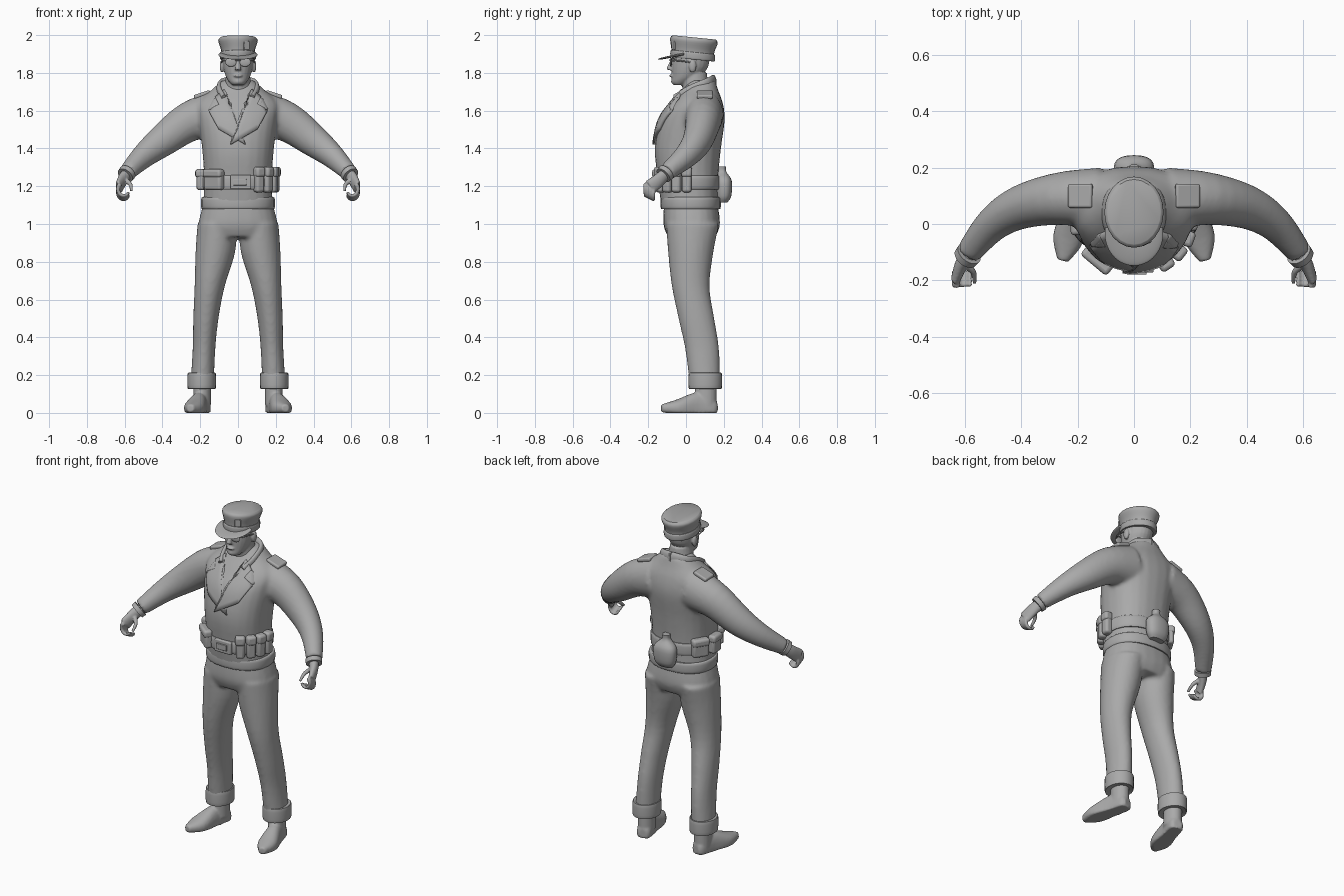
import bpy, bmesh
from math import sin, cos, pi, radians, copysign
from mathutils import Vector, Matrix
from mathutils.bvhtree import BVHTree

if "Cube" in bpy.data.objects:
    bpy.data.objects.remove(bpy.data.objects["Cube"])

shade = (.4, .4, .4, 1)
grey = bpy.data.materials.new("plain grey")
grey.use_nodes = True
grey.diffuse_color = shade
grey.node_tree.nodes["Principled BSDF"].inputs["Base Color"].default_value = shade
UP, SIDE, BACK = Vector((0, 0, 1)), Vector((1, 0, 0)), Vector((0, 1, 0))


def spline(points, steps=4):
    """Smooth curve through the control rings."""
    points = [Vector(p) for p in points]
    last, out = len(points) - 1, []
    for i in range(last):
        before, start = points[max(i - 1, 0)], points[i]
        end, after = points[i + 1], points[min(i + 2, last)]
        leave, arrive = (end - before) / 2, (after - start) / 2
        for j in range(steps):
            t = j / steps
            bend = start + t * leave
            swing = 3 * (end - start) - 2 * leave - arrive
            settle = 2 * (start - end) + leave + arrive
            out.append(bend + swing * t ** 2 + settle * t ** 3)
    return out + [points[-1]]


def loft(bm, rings, across=None, power=2, sides=24):
    """Skin rings of centre and two radii; level unless a cross direction is given.
    Rings without an x lie on the centre line."""
    dense = spline([r if len(r) == 5 else (0, *r) for r in rings])
    loops = []
    for i, ring in enumerate(dense):
        centre, u, v = Vector(ring[:3]), SIDE, BACK
        if across:
            ahead = dense[min(i + 1, len(dense) - 1)] - dense[max(i - 1, 0)]
            ahead = Vector(ahead[:3])
            u = ahead.cross(across).normalized()
            v = u.cross(ahead).normalized()
        loop = []
        for j in range(sides):
            angle = 2 * pi * j / sides
            c, s = (copysign(abs(f) ** (2 / power), f) for f in (cos(angle), sin(angle)))
            loop.append(bm.verts.new(centre + u * c * ring[3] + v * s * ring[4]))
        loops.append(loop)
    for low, high in zip(loops, loops[1:]):
        for j in range(sides):
            k = (j + 1) % sides
            bm.faces.new((low[j], low[k], high[k], high[j]))
    bm.faces.new(loops[0])
    bm.faces.new(loops[-1])


def tube(bm, points, start, end, across=UP):
    """Tapering limb along a path, from one pair of radii to another."""
    start, end, last = Vector(start), Vector(end), len(points) - 1
    loft(bm, [(*p, *start.lerp(end, i / last)) for i, p in enumerate(points)], across)


def ball(bm, place, size):
    bmesh.ops.create_uvsphere(bm, u_segments=16, v_segments=10, radius=1,
                              matrix=Matrix.LocRotScale(Vector(place), None, Vector(size)))


def finish(name, bm, mirror=False, voxel=0, smooth=3, bevel=0, solid=0):
    """Turn the mesh into a grey, smooth-shaded object."""
    bmesh.ops.recalc_face_normals(bm, faces=bm.faces)
    mesh = bpy.data.meshes.new(name)
    bm.to_mesh(mesh)
    bm.free()
    ob = bpy.data.objects.new(name, mesh)
    bpy.context.collection.objects.link(ob)
    mesh.materials.append(grey)
    if mirror:
        ob.modifiers.new("mirror", "MIRROR").use_mirror_merge = False
    if solid:
        ob.modifiers.new("thickness", "SOLIDIFY").thickness = solid
        ob.modifiers["thickness"].offset = 0
    if bevel:
        rounding = ob.modifiers.new("rounding", "BEVEL")
        rounding.width, rounding.segments = bevel, 3
    if voxel:
        remesh = ob.modifiers.new("remesh", "REMESH")
        remesh.mode, remesh.voxel_size, remesh.use_smooth_shade = "VOXEL", voxel, True
        ob.modifiers.new("smooth", "SMOOTH").iterations = smooth
    bpy.context.view_layer.objects.active = ob
    ob.select_set(True)
    bpy.ops.object.shade_smooth_by_angle(angle=radians(45))
    ob.select_set(False)
    return ob


def band(name, place, size, power=2, **options):
    """Flat ring of cloth or leather with softened rims; sizes are half extents."""
    bm = bmesh.new()
    x, y, z = place
    a, b, h = size
    rim = [(-1, .9), (-.9, 1), (.9, 1), (1, .9)]
    loft(bm, [(x, y, z + h * rise, a * grow, b * grow) for rise, grow in rim], None, power)
    return finish(name, bm, **options)


def box(name, place, size, turn=0, tilt=0, bevel=.014, **options):
    bm = bmesh.new()
    spin = Matrix.Rotation(turn, 4, "Z") @ Matrix.Rotation(tilt, 4, "Y")
    bmesh.ops.create_cube(bm, size=1, matrix=Matrix.Translation(place) @ spin @ Matrix.Diagonal((*size, 1)))
    return finish(name, bm, bevel=bevel, **options)


def slope(ob, amount):
    """Lean a cap part forward or back."""
    for v in ob.data.vertices:
        v.co.z += (v.co.y - .04) * amount


# Jacket: torso and sleeves blended together
bm = bmesh.new()
loft(bm, [(.02, 1.09, .185, .15), (.01, 1.24, .18, .16), (.01, 1.4, .19, .175), (.035, 1.55, .21, .17),
          (.06, 1.64, .215, .135), (.075, 1.71, .14, .095), (.085, 1.76, .085, .07)], power=2.3)
tube(bm, [(.12, .09, 1.58), (.26, .09, 1.54), (.4, .06, 1.44), (.5, 0, 1.36), (.585, -.1, 1.275)],
     (.11, .125), (.046, .046))
jacket = finish("jacket", bm, mirror=True, voxel=.011, smooth=6)
band("jacket_hem", (0, .025, 1.11), (.194, .158, .03), power=2.3)

# Lapels laid on the jacket surface
bpy.context.view_layer.update()
surface = BVHTree.FromObject(jacket, bpy.context.evaluated_depsgraph_get())
outline = [(.07, 1.71), (.12, 1.67), (.1, 1.63), (.155, 1.6), (.1, 1.5), (-.04, 1.42), (0, 1.5)]
for name, side, thick in (("left_lapel", 1, .02), ("right_lapel", -1, .014)):
    bm = bmesh.new()
    bm.faces.new([bm.verts.new((x * side, -1, z)) for x, z in outline])
    bmesh.ops.triangulate(bm, faces=bm.faces)
    bmesh.ops.subdivide_edges(bm, edges=bm.edges, cuts=7, use_grid_fill=True)
    for v in bm.verts:
        v.co.y = surface.ray_cast(v.co, BACK)[0].y - thick / 3
    finish(name, bm, solid=thick)

# Turned collar and shoulder straps
bm = bmesh.new()
tube(bm, [(-.01, .145, 1.75), (.08, .11, 1.74), (.1, .02, 1.71), (.075, -.06, 1.67)], (.018, .04), (.012, .015))
finish("collar", bm, mirror=True)
box("shoulder_strap", (.19, .1, 1.685), (.09, .085, .022), tilt=.32, bevel=.008, mirror=True)

# Trousers with turned-up cuffs
bm = bmesh.new()
loft(bm, [(.025, 1.12, .18, .14), (.03, 1, .21, .15), (.03, .93, .2, .125)], power=2.4)
loft(bm, [(.11, .035, 1, .105, .14), (.12, .025, .85, .105, .12), (.15, .025, .67, .08, .1),
          (.17, .055, .5, .067, .095), (.18, .085, .34, .06, .09), (.19, .1, .15, .062, .08)])
finish("trousers", bm, mirror=True, voxel=.011, smooth=5)
band("trouser_cuff", (.192, .102, .17), (.075, .088, .04), mirror=True)

# Shoes, toes turned out and flattened on the sole
bm = bmesh.new()
loft(bm, [(.22 - y / 4, y, .025, width, height) for y, width, height in
          ((.163, .025, .03), (.14, .042, .06), (.06, .044, .085), (-.05, .055, .045), (-.13, .02, .02))],
     UP, power=2.3)
loft(bm, [(.19, .105, z, .047, .058) for z in (.04, .17)])
for v in bm.verts:
    v.co.z = max(v.co.z, 0)
finish("shoe", bm, mirror=True, voxel=.007, smooth=2)

# Hands with fingers curled around an arc
bm = bmesh.new()
tube(bm, [(.58, -.1, 1.275), (.61, -.14, 1.235), (.63, -.19, 1.195)], (.03, .032), (.018, .04))
for finger in range(4):
    y, z = -.215 + finger * .014, 1.185 - finger * .007
    curl = [.9 - bend * .6 for bend in range(7)]
    tube(bm, [(.605 + cos(a) * .03, y, z + sin(a) * .035) for a in curl], (.012, .012), (.007, .007), BACK)
tube(bm, [(.605, -.14, 1.24), (.57, -.17, 1.21), (.565, -.21, 1.175)], (.015, .015), (.007, .007))
finish("hand", bm, mirror=True, voxel=.005, smooth=2)
bm = bmesh.new()
tube(bm, [(.584, -.104, 1.273), (.597, -.12, 1.257)], (.047, .047), (.045, .045))
finish("wrist_band", bm, mirror=True)

# Head, neck, nose, lips, chin, brow and ears
bm = bmesh.new()
loft(bm, [(-.035, 1.735, .03, .03), (-.025, 1.75, .045, .052), (0, 1.78, .064, .075),
          (.02, 1.83, .078, .096), (.027, 1.9, .082, .102)])
loft(bm, [(.06, 1.65, .08, .07), (.04, 1.8, .062, .07)])
tube(bm, [(0, -.066, 1.87), (0, -.083, 1.835), (0, -.088, 1.815)], (.011, .012), (.017, .016))
ball(bm, (0, -.075, 1.785), (.024, .014, .008))
ball(bm, (0, -.062, 1.753), (.02, .018, .014))
ball(bm, (.032, -.063, 1.882), (.03, .013, .008))
ball(bm, (.085, .035, 1.835), (.012, .02, .034))
finish("head", bm, mirror=True, voxel=.005, smooth=2)

# Sunglasses
bm = bmesh.new()
ball(bm, (.037, -.08, 1.857), (.031, .006, .024))
wire = (.004, .004)
tube(bm, [(.064, -.074, 1.865), (.08, -.04, 1.865), (.087, .03, 1.855)], wire, wire)
tube(bm, [(0, -.086, 1.868), (.015, -.086, 1.868)], wire, wire)
finish("sunglasses", bm, mirror=True)

# Cap with tilted crown, band, peak and badge
bm = bmesh.new()
loft(bm, [(.035, 1.875, .087, .11), (.036, 1.92, .09, .114), (.042, 1.97, .105, .126), (.043, 1.988, .094, .115)])
slope(finish("cap_crown", bm), -.1)
slope(band("cap_band", (0, .035, 1.89), (.094, .117, .018)), -.1)
bm = bmesh.new()
sweep = [radians(angle) for angle in range(-80, 90, 20)]
loft(bm, [(sin(a) * .09, .01 - cos(a) * .115, 1.91, .008 + cos(a) * .035, .006) for a in sweep], UP)
slope(finish("cap_peak", bm), .2)
box("cap_badge", (.045, -.066, 1.945), (.035, .012, .045), turn=.45, bevel=.004)

# Belt with buckle
band("belt", (0, .01, 1.22), (.188, .169, .035), power=2.3)
box("belt_buckle", (.015, -.162, 1.222), (.11, .02, .075), bevel=.006)
box("buckle_tongue", (.01, -.174, 1.222), (.07, .01, .035), bevel=.003)


# Pouches around the belt, each with a lid
def pouch(name, degrees, width, height):
    angle = radians(degrees)
    out = Vector((sin(angle), -cos(angle), 0))
    place = Vector((out.x * .197, .01 + out.y * .175, 1.235))
    box(name, place, (width, .045, height), turn=angle)
    lid = place + out * .004 + UP * height * .3
    box(name + "_lid", lid, (width + .006, .05, height * .4), turn=angle)


for count in range(4):
    pouch(f"left_pouch_{count}", 34 + count * 18, .05, .135)
pouch("right_front_pouch", -40, .115, .11)
pouch("right_side_pouch", -88, .08, .11)
pouch("right_rear_pouch", -122, .095, .11)

# Canteen on the back
bm = bmesh.new()
loft(bm, [(.195, 1.115, .045, .025), (.2, 1.15, .066, .04), (.2, 1.23, .068, .042), (.19, 1.275, .025, .024),
          (.19, 1.305, .022, .022)], power=2.4)
finish("canteen", bm)
